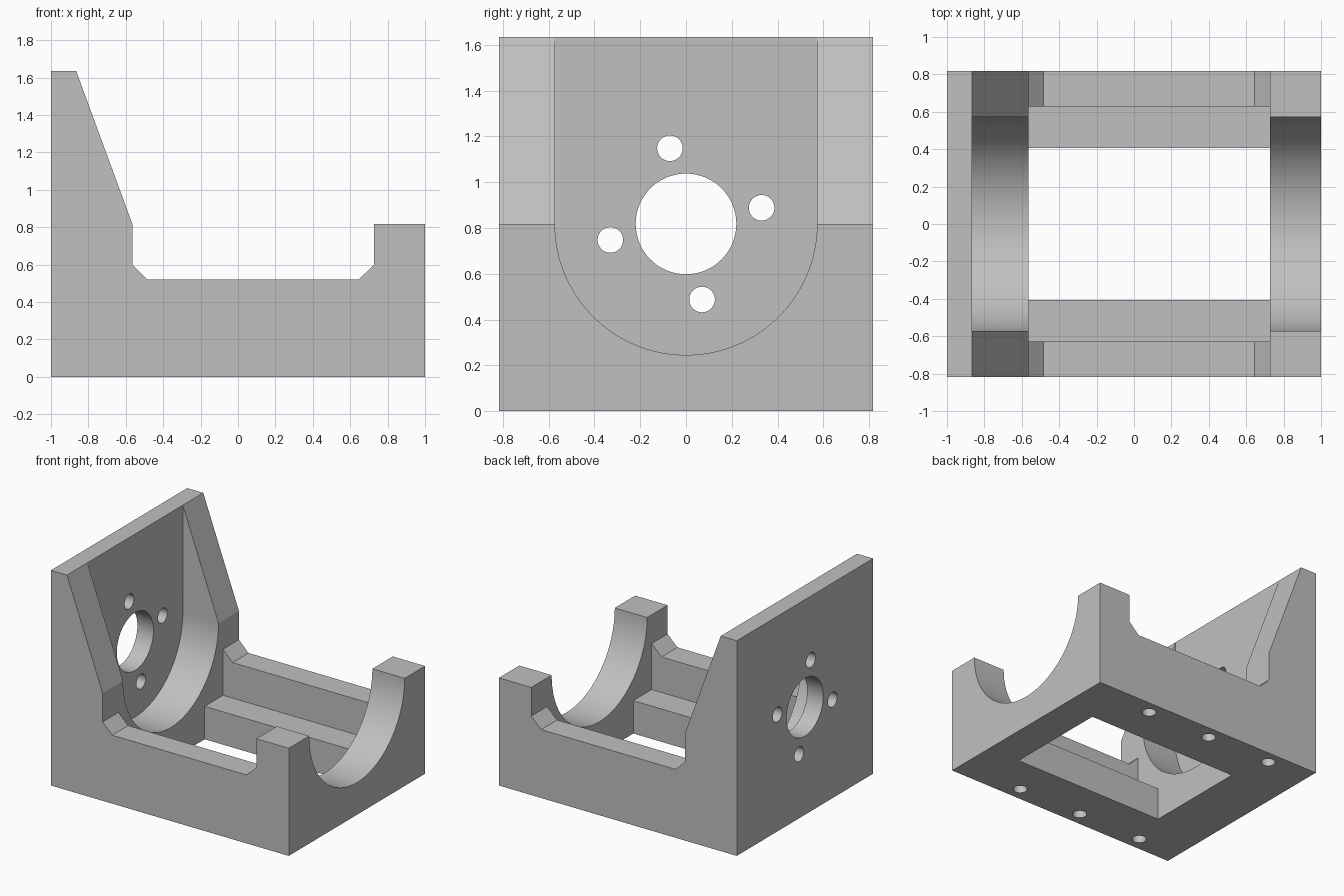
import bpy, bmesh, math
from mathutils import Matrix

cube = bpy.data.objects.get("Cube")
if cube:
    bpy.data.objects.remove(cube, do_unlink=True)

HALF_Y = 0.818      # half width of the bracket
AXIS_Z = 0.818      # height of the bore axis
BORE_R = 0.573
PLATE_X = -0.865    # inner face of the mounting plate
IN_X0, IN_X1 = -0.565, 0.728   # inner faces of the two end walls
TOP_Z = 1.635

grey = bpy.data.materials.new("light_grey")
grey.use_nodes = True
color = (0.53, 0.53, 0.53, 1)
grey.diffuse_color = color
grey.node_tree.nodes["Principled BSDF"].inputs["Base Color"].default_value = color


def finish(name, bm):
    bmesh.ops.recalc_face_normals(bm, faces=bm.faces)
    mesh = bpy.data.meshes.new(name)
    bm.to_mesh(mesh)
    bm.free()
    mesh.materials.append(grey)
    obj = bpy.data.objects.new(name, mesh)
    bpy.context.collection.objects.link(obj)
    return obj


def prism(name, points, offset):
    """Extrude a flat outline of 3D points along an offset."""
    bm = bmesh.new()
    face = bm.faces.new([bm.verts.new(p) for p in points])
    extruded = bmesh.ops.extrude_face_region(bm, geom=[face])["geom"]
    verts = [v for v in extruded if isinstance(v, bmesh.types.BMVert)]
    bmesh.ops.translate(bm, verts=verts, vec=offset)
    return finish(name, bm)


def box(name, x0, x1, half_y, z0, z1):
    outline = [(x0, -half_y, z0), (x1, -half_y, z0), (x1, -half_y, z1), (x0, -half_y, z1)]
    return prism(name, outline, (0, 2 * half_y, 0))


def cylinder(name, center, radius, depth, along_x, segments=48):
    bm = bmesh.new()
    turn = Matrix.Rotation(math.pi / 2, 4, 'Y') if along_x else Matrix()
    bmesh.ops.create_cone(bm, cap_ends=True, segments=segments, radius1=radius,
                          radius2=radius, depth=depth,
                          matrix=Matrix.Translation(center) @ turn)
    return finish(name, bm)


# Body: side profile extruded across the width
profile = [(-1, 0), (1, 0), (1, AXIS_Z), (IN_X1, AXIS_Z), (IN_X1, 0.6), (0.645, 0.52),
           (-0.485, 0.52), (IN_X0, 0.6), (IN_X0, AXIS_Z), (PLATE_X, TOP_Z), (-1, TOP_Z)]
body = prism("motor_bracket", [(x, -HALF_Y, z) for x, z in profile], (0, 2 * HALF_Y, 0))

# U-shaped bore through the end wall, up to the mounting plate
arc = [math.pi + math.pi * i / 64 for i in range(65)]
u_outline = [(PLATE_X, BORE_R * math.cos(a), AXIS_Z + BORE_R * math.sin(a)) for a in arc]
u_outline += [(PLATE_X, BORE_R, 2), (PLATE_X, -BORE_R, 2)]
cutters = [prism("bore_cutter", u_outline, (2.2, 0, 0))]

# Cavity between the side walls and the opening in the floor
cutters.append(box("cavity_cutter", IN_X0, IN_X1, 0.627, 0.25, 0.7))
cutters.append(box("floor_cutter", IN_X0, IN_X1, 0.407, -0.2, 0.4))

# Shaft hole and four screw holes in the mounting plate
cutters.append(cylinder("shaft_cutter", (-0.95, 0, AXIS_Z), 0.22, 0.5, True, 64))
for i in range(4):
    a = math.radians(12 + 90 * i)
    center = (-0.95, 0.338 * math.cos(a), AXIS_Z + 0.338 * math.sin(a))
    cutters.append(cylinder("screw_cutter", center, 0.056, 0.5, True, 32))

# Blind fixing holes under each side wall
for side in (-1, 1):
    for x in (-0.645, -0.093, 0.459):
        cutters.append(cylinder("fixing_cutter", (x, side * 0.713, 0.1), 0.05, 0.5, False, 32))

# Cut everything, then remove the cutters
bpy.ops.object.select_all(action='DESELECT')
body.select_set(True)
bpy.context.view_layer.objects.active = body
for cutter in cutters:
    cutter.hide_render = True
    cut = body.modifiers.new("cut", 'BOOLEAN')
    cut.operation = 'DIFFERENCE'
    cut.solver = 'EXACT'
    cut.object = cutter
    bpy.ops.object.modifier_apply(modifier=cut.name)
    bpy.data.objects.remove(cutter, do_unlink=True)

bpy.ops.object.shade_smooth_by_angle(angle=math.radians(20))
